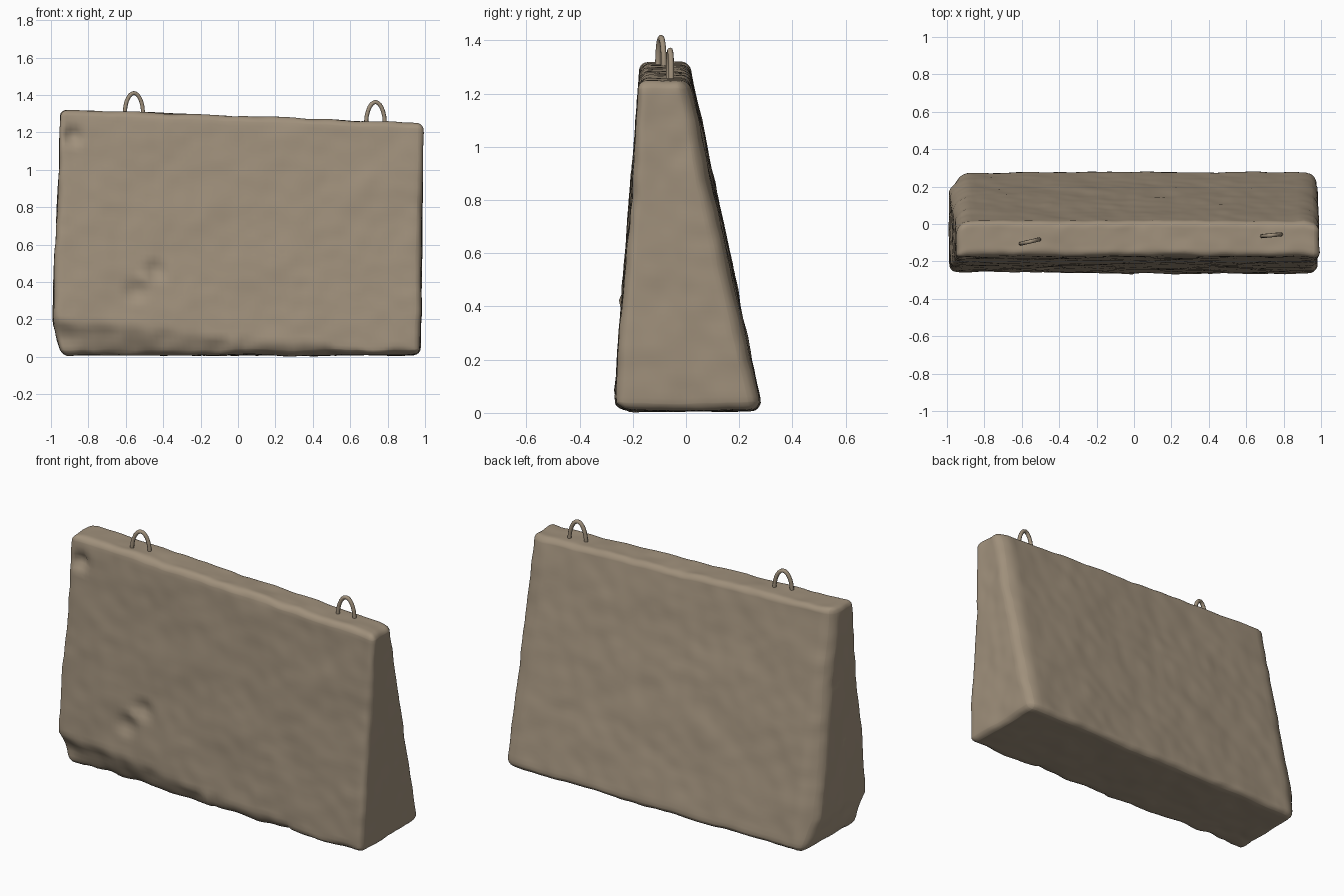
import bpy, bmesh, math
from mathutils import Vector, noise

if "Cube" in bpy.data.objects:
    bpy.data.objects.remove(bpy.data.objects["Cube"])

stone = bpy.data.materials.new("weathered concrete")
stone.diffuse_color = (0.35, 0.28, 0.2, 1)
stone.use_nodes = True
stone.node_tree.nodes["Principled BSDF"].inputs["Base Color"].default_value = stone.diffuse_color


def mix(a, b, t):
    return a + (b - a) * t


def clamp(v, a, b):
    return max(a, min(b, v))


def smooth(t):
    t = clamp(t, 0, 1)
    return t * t * (3 - 2 * t)


# Outline of the tapered slab at a given height t (0 bottom, 1 top)
def x_range(t):
    return mix(-1.0, -0.945, t), mix(0.975, 0.992, t)


def y_range(t):
    return mix(-0.272, -0.172, t), mix(0.287, 0.012, t)


def top_z(x):
    return 1.287 - 0.037 * x


def shape(u, v, t, r=0.04):
    """Map a unit-box surface point to the tapered slab with rounded edges."""
    def place(u, v, t, inset):
        x0, x1 = x_range(t)
        y0, y1 = y_range(t)
        x = mix(x0 + inset, x1 - inset, u)
        y = mix(y0 + inset, y1 - inset, v)
        return Vector((x, y, mix(0.008 + inset, top_z(x) - inset, t)))
    p = place(u, v, t, 0)
    tc = clamp(t, r / 1.3, 1 - r / 1.3)
    x0, x1 = x_range(tc)
    y0, y1 = y_range(tc)
    q = Vector((clamp(p.x, x0 + r, x1 - r), clamp(p.y, y0 + r, y1 - r),
                clamp(p.z, 0.008 + r, top_z(p.x) - r)))
    d = p - q
    return q + d.normalized() * min(r, d.length) if d.length > 1e-6 else p


def dent(p, centre, radius, depth):
    d = (p - Vector(centre)).length / radius
    return depth * (1 - smooth(d))


def weather(p):
    """Chips, dents and a gentle uneven cast surface."""
    n = noise.noise_vector(p * 4.5) * 0.007 + noise.noise_vector(p * 13) * 0.004
    edge = noise.noise(p * 9 + Vector((3, 1, 7)))
    # broken lower front edge, largest at the left corner
    h = mix(0.19, 0.045, smooth((p.x + 1.0) / 1.5)) + 0.03 * edge
    if 0.0 < p.x < 0.5:
        h += 0.03
    front = 1 - smooth((p.y + 0.27) / 0.3)
    p = p + n
    if p.z < h:
        k = (h - p.z) / max(h, 0.01)
        p.y += 0.45 * h * k * front * (1 + 0.3 * edge)
        left = 1 - smooth((p.x + 1.0) / 0.25)
        p.x += 0.06 * k * left
    # worn back left and right corners
    back = smooth((p.y + 0.03 + 0.2 * p.z) / 0.22)
    p.y -= 0.05 * back * (1 - smooth((p.x + 1.0) / 0.12))
    p.y -= 0.025 * back * smooth((p.x - 0.9) / 0.1)
    # pits in the front face
    if p.y < -0.1:
        p.y += dent(p, (-0.88, -0.18, 1.18), 0.07, 0.035)
        p.y += dent(p, (-0.55, -0.24, 0.35), 0.09, 0.025)
        p.y += dent(p, (-0.44, -0.24, 0.46), 0.08, 0.022)
        p.y -= dent(p, (-0.50, -0.24, 0.42), 0.05, 0.010)
    p.z = max(p.z, 0.0)
    return p


# Slab: a box cut into a fine grid, then shaped and weathered
bm = bmesh.new()
bmesh.ops.create_cube(bm, size=1)
bmesh.ops.translate(bm, verts=bm.verts, vec=(0.5, 0.5, 0.5))
for axis, count, rim in ((0, 70, 0.02), (1, 20, 0.14), (2, 50, 0.031)):
    cuts = [i / count for i in range(1, count)]
    cuts += [s for k in (0.15, 0.4, 0.75) for s in (rim * k, 1 - rim * k)]
    for c in cuts:
        co, no = Vector(), Vector()
        co[axis], no[axis] = c, 1
        bmesh.ops.bisect_plane(bm, geom=bm.verts[:] + bm.edges[:] + bm.faces[:],
                               plane_co=co, plane_no=no, dist=1e-6)
for v in bm.verts:
    v.co = weather(shape(*v.co))
bmesh.ops.recalc_face_normals(bm, faces=bm.faces)
for f in bm.faces:
    f.smooth = True
mesh = bpy.data.meshes.new("concrete_slab")
bm.to_mesh(mesh)
bm.free()
mesh.materials.append(stone)
bpy.context.collection.objects.link(bpy.data.objects.new("concrete_slab", mesh))


# Lifting loops: bent bars set into the top edge
def lifting_loop(name, start, end, base, peak):
    curve = bpy.data.curves.new(name, "CURVE")
    curve.dimensions = "3D"
    curve.bevel_depth = 0.011
    curve.bevel_resolution = 2
    curve.use_fill_caps = True
    a, b = Vector((*start, 0)), Vector((*end, 0))
    mid, half = (a + b) / 2, (b - a) / 2
    pts = [a + Vector((0, 0, base - 0.05))]
    for i in range(13):
        ang = math.pi * (1 - i / 12)
        s = math.sin(ang)
        pts.append(mid + half * math.cos(ang) * (1 - 0.12 * s)
                   + Vector((0, 0, mix(base, peak, s ** 0.9 if s > 1e-6 else 0))))
    pts.append(b + Vector((0, 0, base - 0.05)))
    spline = curve.splines.new("POLY")
    spline.points.add(len(pts) - 1)
    for sp, p in zip(spline.points, pts):
        sp.co = (*p, 1)
    spline.use_smooth = True
    curve.materials.append(stone)
    bpy.context.collection.objects.link(bpy.data.objects.new(name, curve))


lifting_loop("left_lifting_loop", (-0.605, -0.105), (-0.508, -0.083), 1.31, 1.41)
lifting_loop("right_lifting_loop", (0.685, -0.065), (0.785, -0.055), 1.255, 1.362)
